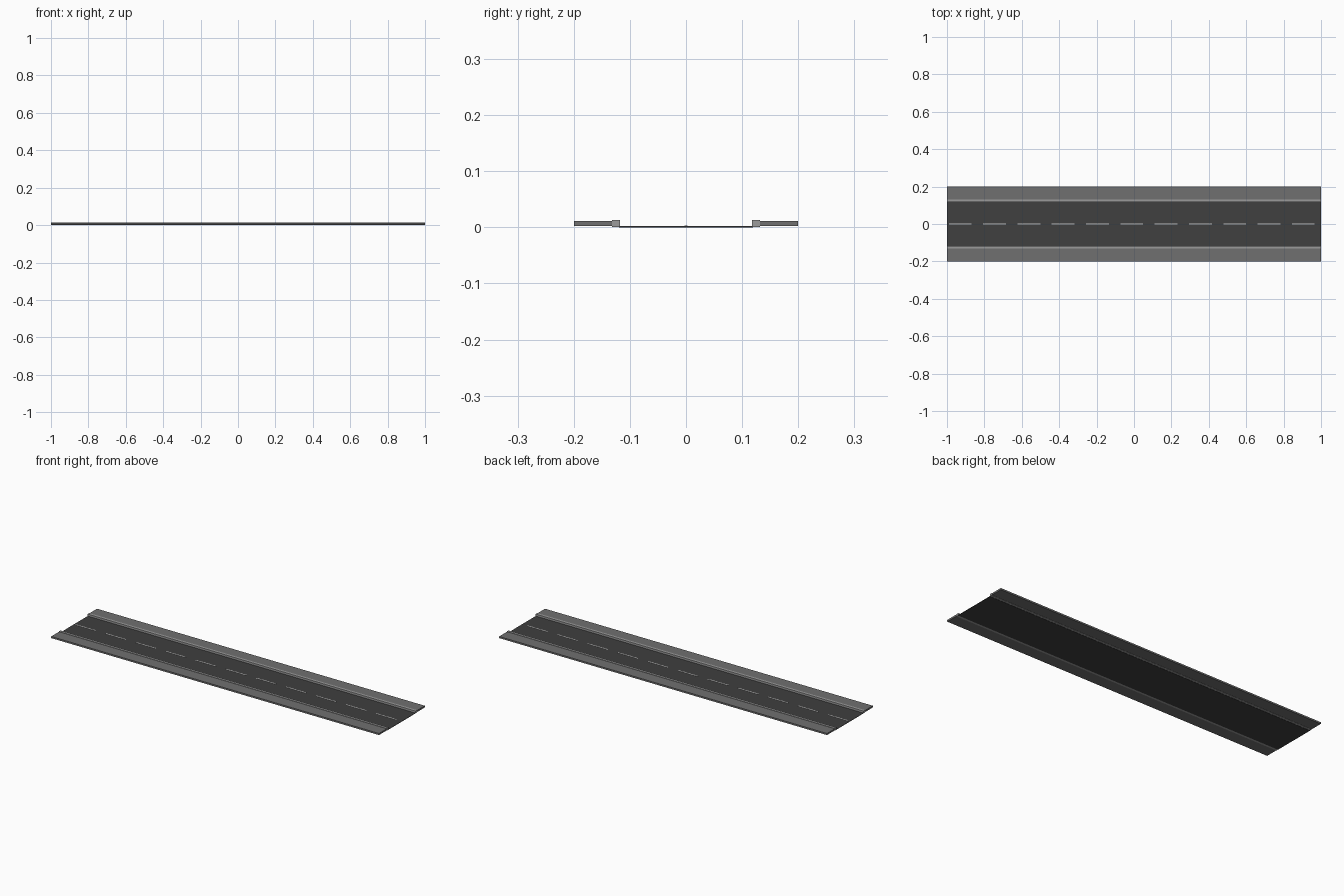
import bpy

if "Cube" in bpy.data.objects:
    bpy.data.objects.remove(bpy.data.objects["Cube"])


def material(name, v):
    m = bpy.data.materials.new(name)
    m.diffuse_color = (v, v, v, 1)
    m.use_nodes = True
    m.node_tree.nodes["Principled BSDF"].inputs["Base Color"].default_value = m.diffuse_color
    return m


asphalt = material("asphalt", 0.05)
paving = material("paving", 0.16)
kerbstone = material("kerbstone", 0.33)
paint = material("paint", 0.6)


def box(name, x, y, z, mat):
    """Box spanning the given (min, max) ranges."""
    bpy.ops.mesh.primitive_cube_add(size=1)
    ob = bpy.context.object
    ob.name = name
    ob.location = [(a + b) / 2 for a, b in (x, y, z)]
    ob.scale = [b - a for a, b in (x, y, z)]
    bpy.ops.object.transform_apply(location=True, rotation=False, scale=True)
    ob.data.materials.append(mat)
    return ob


# Road surface
LENGTH = (-1, 1)
box("road", LENGTH, (-0.119, 0.119), (0, 0.002), asphalt)

# Kerb and sidewalk, mirrored to the other side of the road
for name, y, z, mat in (("kerb", (0.118, 0.132), (0.001, 0.013), kerbstone),
                        ("sidewalk", (0.132, 0.2), (0.002, 0.011), paving)):
    ob = box(name, LENGTH, y, z, mat)
    mirror = ob.modifiers.new("mirror", 'MIRROR')
    mirror.use_axis = (False, True, False)

# Dashed centre line
for i in range(11):
    x = -0.99 + i * 0.1834
    box(f"lane_dash_{i + 1}", (x, x + 0.122), (-0.003, 0.003), (0.0015, 0.003), paint)
